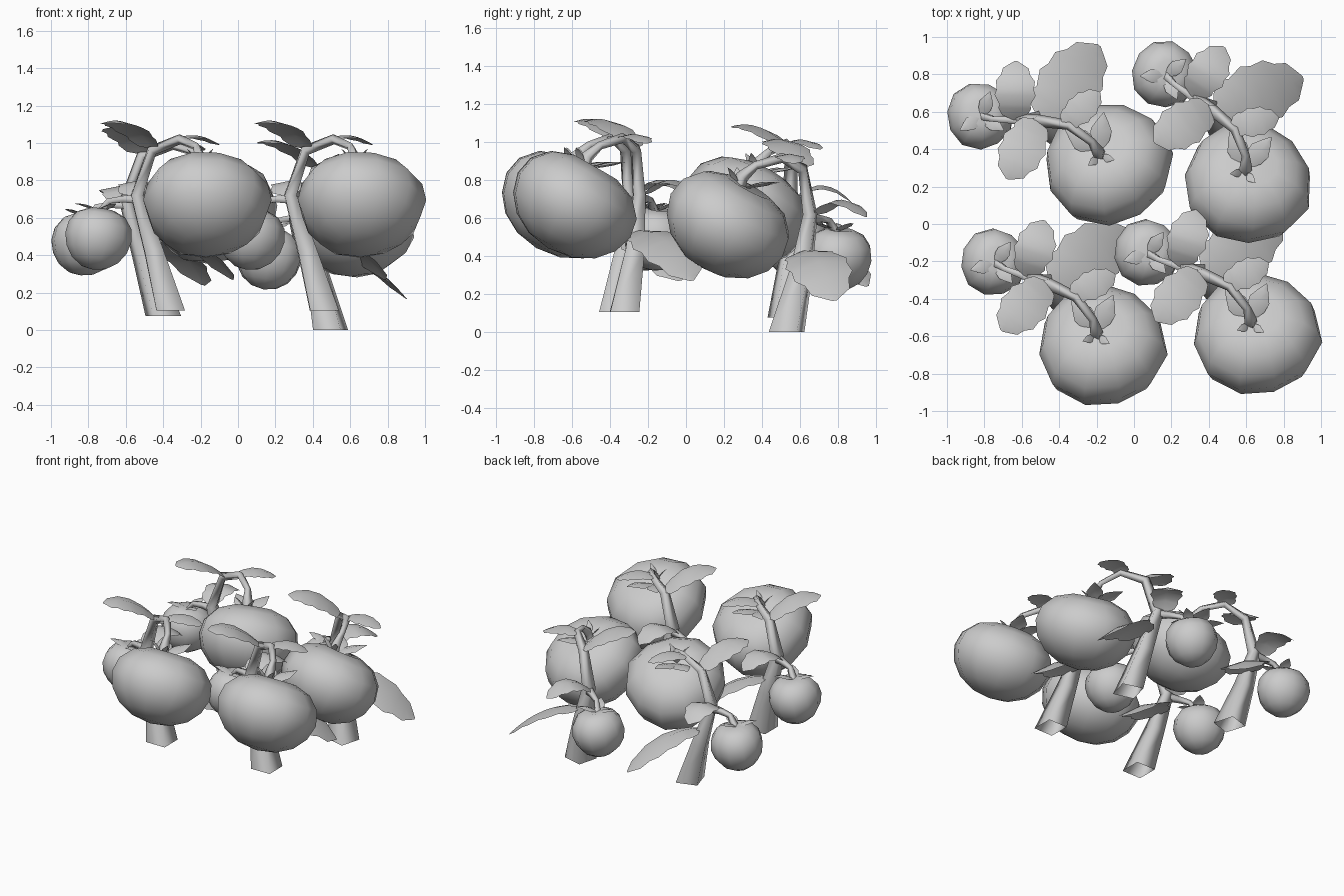
import bpy
import bmesh
import math
from mathutils import Vector, Matrix

cube = bpy.data.objects.get("Cube")
if cube:
    bpy.data.objects.remove(cube)

grey = bpy.data.materials.new("plain_grey")
grey.use_nodes = True
grey.diffuse_color = (0.6, 0.6, 0.6, 1)
grey.node_tree.nodes["Principled BSDF"].inputs["Base Color"].default_value = (0.6, 0.6, 0.6, 1)

PIVOT = Vector((-0.2, -0.59, 0))  # where the main fruit hangs on the first plant


def finish(bm, name, place, angle=50):
    """Turn a bmesh into a smooth shaded object standing in its plant's place."""
    bmesh.ops.transform(bm, matrix=place, verts=bm.verts)
    mesh = bpy.data.meshes.new(name)
    bm.to_mesh(mesh)
    bm.free()
    mesh.materials.append(grey)
    obj = bpy.data.objects.new(name, mesh)
    bpy.context.collection.objects.link(obj)
    bpy.ops.object.select_all(action="DESELECT")
    obj.select_set(True)
    bpy.context.view_layer.objects.active = obj
    bpy.ops.object.shade_smooth_by_angle(angle=math.radians(angle))


def fruit(name, place, centre, radius, height, tilt):
    """Squat lobed ball with a dimple under the crown; tilt is (x, y) in degrees."""
    bm = bmesh.new()
    bmesh.ops.create_uvsphere(bm, u_segments=11, v_segments=8, radius=1)
    for v in bm.verts:
        x, y, z = v.co
        r = math.hypot(x, y)
        a = math.atan2(y, x)
        swell = 1 + 0.025 * math.cos(3 * a + 0.5) + 0.08 * z * (1 - abs(z))
        dip = 0.2 * math.exp(-(r / 0.35) ** 2) if z > 0 else 0
        v.co = (x * swell * radius, y * swell * radius, (z - dip) * height)
    turn = Matrix.Rotation(math.radians(tilt[1]), 4, "Y") @ Matrix.Rotation(math.radians(tilt[0]), 4, "X")
    bmesh.ops.transform(bm, matrix=Matrix.Translation(centre) @ turn, verts=bm.verts)
    finish(bm, name, place)


def tube(name, place, points, sides=4):
    """Open tapering stalk through (x, y, z, radius) points."""
    bm = bmesh.new()
    path = [Vector(p[:3]) for p in points]
    side = Vector((1, 0, 0))
    rings = []
    for i, p in enumerate(path):
        along = (path[min(i + 1, len(path) - 1)] - path[max(i - 1, 0)]).normalized()
        if i == 0:
            along = Vector((0, 0, 1)) if points[0][3] > 0.05 else along
        side = (side - along * side.dot(along)).normalized()
        other = along.cross(side)
        ring = []
        for k in range(sides):
            a = math.tau * (k + 0.5) / sides
            ring.append(bm.verts.new(p + (side * math.cos(a) + other * math.sin(a)) * points[i][3]))
        rings.append(ring)
    for lower, upper in zip(rings, rings[1:]):
        for k in range(sides):
            n = (k + 1) % sides
            bm.faces.new((lower[k], lower[n], upper[n], upper[k]))
    finish(bm, name, place, 110)


# Distance along the midrib and half width, as fractions: scalloped leaf, pointed sepal
LEAF = [(0, 0.04), (0.08, 0.6), (0.2, 0.8), (0.26, 0.75), (0.42, 1), (0.52, 0.9),
        (0.66, 0.95), (0.76, 0.72), (0.88, 0.62), (0.95, 0.3), (1, 0.06)]
SEPAL = [(0, 0.25), (0.3, 0.9), (0.55, 1), (0.8, 0.5), (1, 0.03)]


def leaf(name, place, start, end, half, arch, outline=LEAF, fold=0.2, bank=0):
    """Thin bent blade from start to end, folded along its midrib and banked to one side."""
    bm = bmesh.new()
    start, end = Vector(start), Vector(end)
    span = end - start
    side = span.cross(Vector((0, 0, 1))).normalized() - Vector((0, 0, bank))
    rows = []
    for t, w in outline:
        mid = start + span * t + Vector((0, 0, 4 * arch * t * (1 - t)))
        drop = Vector((0, 0, -fold * half * w))
        rows.append([bm.verts.new(mid + side * half * w * s + drop * abs(s)) for s in (-1, 0, 1)])
    for a, b in zip(rows, rows[1:]):
        for k in (0, 1):
            bm.faces.new((a[k], a[k + 1], b[k + 1], b[k]))
    finish(bm, name, place, 35)


def crown(name, place, centre, length, angles, rise):
    """Pointed sepals fanned around the top of a fruit."""
    centre = Vector(centre)
    for n, deg in enumerate(angles):
        a = math.radians(deg)
        tip = centre + Vector((math.cos(a) * length, math.sin(a) * length, rise))
        leaf(f"{name}_{n + 1}", place, centre, tip, length * 0.27, 0.015, SEPAL, 0.3)


def plant(tag, x, y, drop, turn):
    place = (Matrix.Translation((x, y, -drop))
             @ Matrix.Rotation(math.radians(turn), 4, "Z") @ Matrix.Translation(-PIVOT))
    # Stalks
    tube(f"{tag}_main_stalk", place, [
        (-0.36, -0.38, 0.105, 0.108), (-0.45, -0.325, 0.42, 0.07), (-0.54, -0.3, 0.72, 0.045),
        (-0.46, -0.32, 0.96, 0.034), (-0.31, -0.39, 1.02, 0.027),
        (-0.22, -0.51, 0.98, 0.022), (-0.2, -0.58, 0.92, 0.035), (-0.2, -0.6, 0.85, 0.035)])
    tube(f"{tag}_side_stalk", place, [
        (-0.53, -0.3, 0.7, 0.035), (-0.61, -0.27, 0.7, 0.025),
        (-0.69, -0.24, 0.69, 0.02), (-0.74, -0.21, 0.62, 0.027)])
    # Fruits
    fruit(f"{tag}_large_fruit", place, (-0.17, -0.655, 0.67), 0.345, 0.265, (-30, 0))
    fruit(f"{tag}_small_fruit", place, (-0.75, -0.205, 0.495), 0.18, 0.175, (-6, 8))
    # Sepals
    crown(f"{tag}_large_sepal", place, (-0.2, -0.57, 0.86), 0.21, (130, 65), 0.03)
    crown(f"{tag}_large_spike", place, (-0.2, -0.6, 0.87), 0.08, (200, 330), 0.1)
    crown(f"{tag}_small_sepal", place, (-0.74, -0.21, 0.635), 0.14, (55, 195, 310), 0.04)
    # Leaves
    leaf(f"{tag}_low_leaf", place, (-0.58, -0.28, 0.72), (-0.48, 0.02, 0.71), 0.11, 0.085)
    leaf(f"{tag}_high_leaf", place, (-0.46, -0.31, 0.97), (-0.71, -0.57, 1.11), 0.125, 0.06)
    leaf(f"{tag}_top_leaf", place, (-0.34, -0.38, 1.02), (-0.1, -0.27, 0.99), 0.08, 0.035)
    leaf(f"{tag}_hanging_leaf", place, (-0.45, -0.32, 0.53), (-0.03, -0.03, 0.27), 0.17, 0.08, bank=0.18)


# Four plants: position of the hanging point, drop and turn
for tag, x, y, drop, turn in (
        ("front_right_plant", -0.2, -0.59, 0, 0),
        ("front_left_plant", 0.625, -0.53, 0, 1),
        ("back_right_plant", -0.185, 0.37, 0.03, 17),
        ("back_left_plant", 0.595, 0.285, 0.105, -15)):
    plant(tag, x, y, drop, turn)
